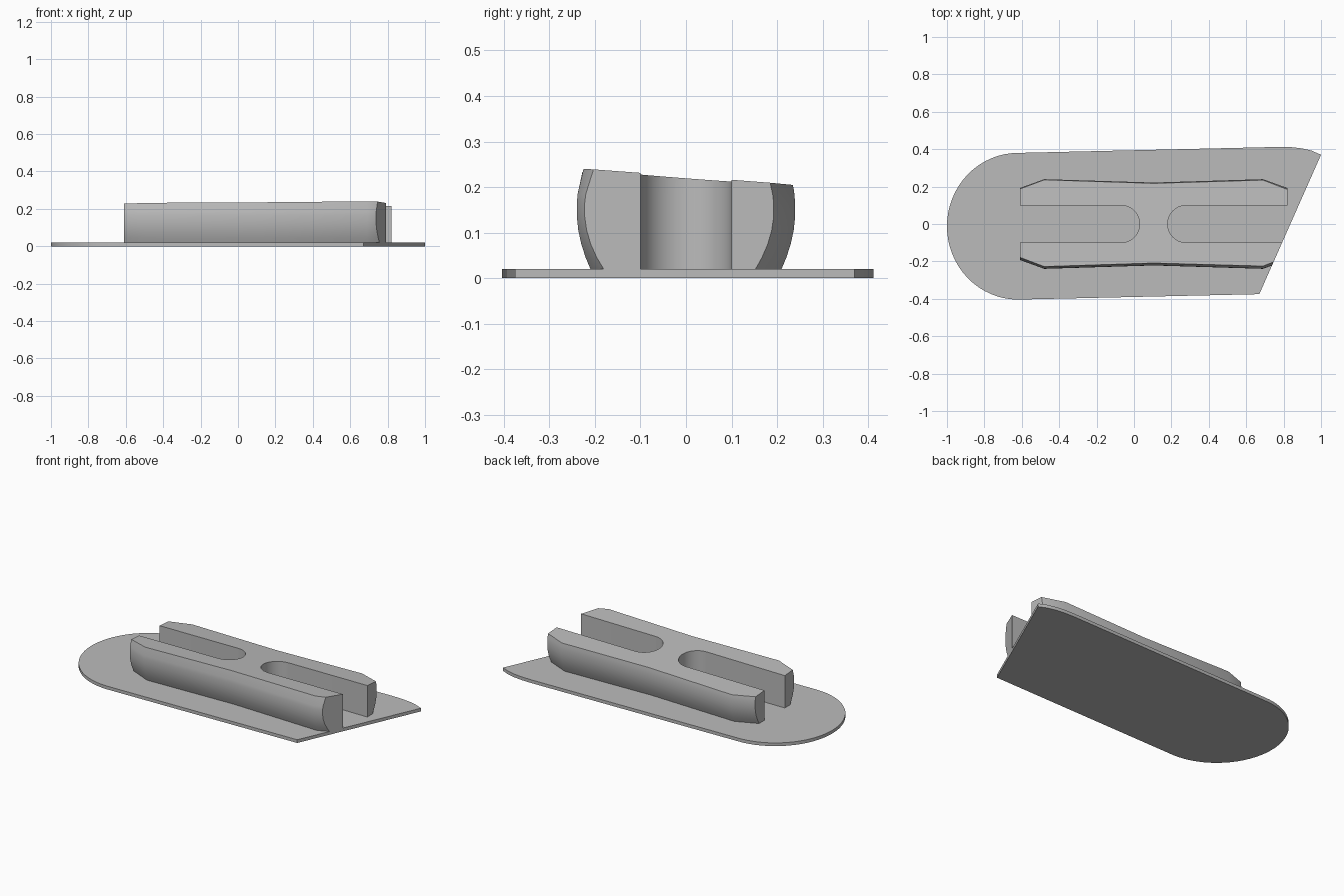
import bpy, bmesh, math
from mathutils import Vector

cube = bpy.data.objects.get("Cube")
if cube:
    bpy.data.objects.remove(cube, do_unlink=True)

grey = bpy.data.materials.new("plain grey")
grey.use_nodes = True
colour = (0.5, 0.5, 0.5, 1)
grey.diffuse_color = colour
grey.node_tree.nodes["Principled BSDF"].inputs["Base Color"].default_value = colour

PLATE = 0.02
CUT_POINT, CUT_NORMAL = Vector((0.67, -0.375, 0)), Vector((0.745, -0.33, 0))


def loft(name, rings, cut=False):
    """Join matching outlines into a closed solid, optionally trimmed by the slanted end."""
    bm = bmesh.new()
    loops = [[bm.verts.new(p) for p in ring] for ring in rings]
    bm.faces.new(loops[0][::-1])
    bm.faces.new(loops[-1])
    for low, high in zip(loops, loops[1:]):
        for i in range(len(low)):
            j = (i + 1) % len(low)
            bm.faces.new((low[i], low[j], high[j], high[i]))
    if cut:
        bmesh.ops.bisect_plane(bm, geom=bm.verts[:] + bm.edges[:] + bm.faces[:],
                               plane_co=CUT_POINT, plane_no=CUT_NORMAL, clear_outer=True)
        rim = [e for e in bm.edges if e.is_boundary]
        bmesh.ops.holes_fill(bm, edges=rim, sides=0)
    bmesh.ops.recalc_face_normals(bm, faces=bm.faces[:])
    mesh = bpy.data.meshes.new(name)
    bm.to_mesh(mesh)
    bm.free()
    mesh.materials.append(grey)
    ob = bpy.data.objects.new(name, mesh)
    bpy.context.collection.objects.link(ob)
    bpy.ops.object.select_all(action='DESELECT')
    ob.select_set(True)
    bpy.context.view_layer.objects.active = ob
    bpy.ops.object.shade_smooth_by_angle(angle=math.radians(30))
    return ob


# Base plate: round at one end, slanted at the other
outline = [(0.67, -0.375), (1, 0.37), (0.95, 0.392), (0.9, 0.404), (0.84, 0.411), (0.77, 0.412)]
for i in range(33):
    a = math.pi * (0.5 + i / 32)
    outline.append((-0.62 + 0.38 * math.cos(a), -0.012 + 0.392 * math.sin(a)))
loft("base_plate", [[(x, y, z) for x, y in outline] for z in (0, PLATE)])


# Grip block: two slots, bulging sides and a tilted top
def top_height(x, y):
    return 0.218 - 0.077 * y + 0.007 * x


def block_ring(z=None):
    """Outline at height z, or on the tilted top when z is None."""
    ring = []
    for s in (1, -1):
        half = []
        for x, width, taper in ((0.715, 0.193, 2.4), (0.585, 0.24, 1.8), (0, 0.222, 1.8),
                                (-0.585, 0.24, 1.8), (-0.715, 0.193, 2.4)):
            level = top_height(0.105 + s * x, s * width) if z is None else z
            half.append((x, width - taper * (level - 0.15) ** 2))
        half.append((-0.715, 0.1))
        for i in range(17):
            a = math.pi * (0.5 - i / 16)
            half.append((-0.175 + 0.1 * math.cos(a), 0.1 * math.sin(a)))
        half.append((-0.715, -0.1))
        for x, y in half:
            px, py = 0.105 + s * x, s * y
            ring.append((px, py, top_height(px, py) if z is None else z))
    return ring


levels = (PLATE, 0.045, 0.075, 0.105, 0.135, 0.165, 0.185, None)
loft("slotted_grip", [block_ring(z) for z in levels], cut=True)
